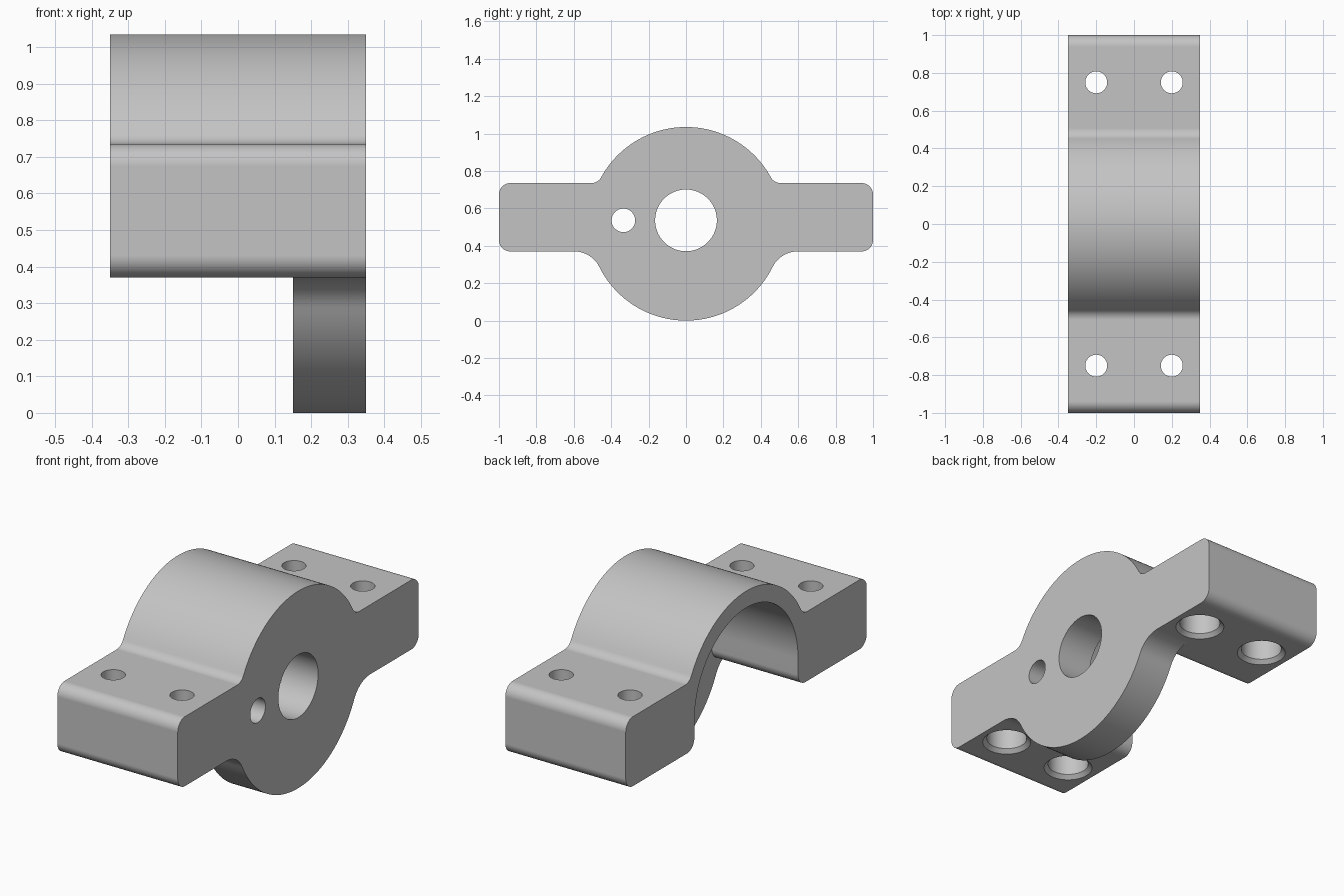
import bpy, bmesh
from math import radians, degrees, atan2, sqrt, cos, sin, pi

cube = bpy.data.objects.get("Cube")
if cube:
    bpy.data.objects.remove(cube)

# Main dimensions
X_OPEN, X_STEP, X_FACE = -0.35, 0.15, 0.35
LOW, HIGH = 0.37, 0.735          # bottom and top of the flanges
R, CZ = 0.5175, 0.5175           # round boss
CAVITY = 0.43                    # inner arch radius
CORNER, TOP_FILLET, LOW_FILLET = 0.06, 0.06, 0.15


def arc(cy, cz, r, a0, a1, n):
    return [(cy + r * cos(radians(a0 + (a1 - a0) * i / n)),
             cz + r * sin(radians(a0 + (a1 - a0) * i / n))) for i in range(n + 1)]


def mirrored(half):
    return half + [(-y, z) for y, z in reversed(half[:-1])]


def fillet_centre(r, z):
    """Centre of a fillet touching the boss, and the angle seen from the boss."""
    y = sqrt((R + r) ** 2 - (z - CZ) ** 2)
    return y, degrees(atan2(z - CZ, y))


# Profile paths in the y-z plane, each running from +y to -y
top_z = HIGH + TOP_FILLET
low_z = LOW - LOW_FILLET
top_y, top_a = fillet_centre(TOP_FILLET, top_z)
low_y, low_a = fillet_centre(LOW_FILLET, low_z)
end = 1 - CORNER

over = mirrored([(low_y, LOW)]
                + arc(end, LOW + CORNER, CORNER, -90, 0, 10)
                + arc(end, HIGH - CORNER, CORNER, 0, 90, 10)
                + arc(top_y, top_z, TOP_FILLET, -90, top_a - 180, 10)
                + arc(0, CZ, R, top_a, 90, 32)[1:])
under = mirrored(arc(low_y, low_z, LOW_FILLET, 90, 180 + low_a, 12)
                 + arc(0, CZ, R, low_a, -90, 40)[1:])
cavity = mirrored([(low_y, LOW)]
                  + arc(CAVITY + CORNER, LOW + CORNER, CORNER, -90, -180, 10)
                  + arc(0, CZ, CAVITY, 0, 90, 40))

bm = bmesh.new()


def wall(path, x0, x1):
    a = [bm.verts.new((x0, y, z)) for y, z in path]
    b = [bm.verts.new((x1, y, z)) for y, z in path]
    for i in range(len(path) - 1):
        bm.faces.new((a[i], a[i + 1], b[i + 1], b[i]))


def cap(path, back, x):
    bm.faces.new([bm.verts.new((x, y, z)) for y, z in path + back[-2:0:-1]])


# Bracket body: outer skin, boss rim, arch cavity and the three flat faces
wall(over, X_OPEN, X_STEP)
wall(over, X_STEP, X_FACE)
wall(under, X_STEP, X_FACE)
wall(cavity, X_OPEN, X_STEP)
cap(over, under, X_FACE)
cap(under, cavity, X_STEP)
cap(over, cavity, X_OPEN)
bmesh.ops.remove_doubles(bm, verts=bm.verts, dist=1e-5)
bmesh.ops.recalc_face_normals(bm, faces=bm.faces)


def make_object(name, mesh_bm):
    mesh = bpy.data.meshes.new(name)
    mesh_bm.to_mesh(mesh)
    mesh_bm.free()
    obj = bpy.data.objects.new(name, mesh)
    bpy.context.collection.objects.link(obj)
    return obj


bracket = make_object("arch_bracket", bm)

# Hole cutters: stepped round plugs given as (radius, position) rings
cut = bmesh.new()


def plug(rings, place, n=48):
    loops = [[cut.verts.new(place(r * cos(2 * pi * i / n), r * sin(2 * pi * i / n), h))
              for i in range(n)] for r, h in rings]
    for a, b in zip(loops, loops[1:]):
        for i in range(n):
            j = (i + 1) % n
            cut.faces.new((a[i], a[j], b[j], b[i]))
    cut.faces.new(loops[0])
    cut.faces.new(loops[-1])


# Chamfered counterbored bolt holes, opened from below
bolt = [(0.14, LOW - 0.02), (0.10, LOW + 0.02), (0.10, LOW + 0.2),
        (0.058, LOW + 0.2), (0.058, HIGH + 0.1)]
for bx in (-0.2, 0.2):
    for by in (-0.75, 0.75):
        plug(bolt, lambda u, v, h: (bx + u, by + v, h))

# Shaft hole and pin hole through the boss plate
for hy, hr in ((0, 0.165), (-0.335, 0.063)):
    plug([(hr, X_STEP - 0.05), (hr, X_FACE + 0.05)],
         lambda u, v, h: (h, hy + u, 0.536 + v), 72)

bmesh.ops.recalc_face_normals(cut, faces=cut.faces)
cutter = make_object("hole_cutter", cut)
cutter.hide_render = True

# Cut the holes and shade
bpy.ops.object.select_all(action='DESELECT')
bracket.select_set(True)
bpy.context.view_layer.objects.active = bracket
holes = bracket.modifiers.new("holes", 'BOOLEAN')
holes.operation = 'DIFFERENCE'
holes.solver = 'EXACT'
holes.object = cutter
bpy.ops.object.modifier_apply(modifier=holes.name)
bpy.data.objects.remove(cutter)
bpy.ops.object.shade_smooth_by_angle(angle=radians(30))
normals = bracket.modifiers.new("flat_face_normals", 'WEIGHTED_NORMAL')
normals.keep_sharp = True

# Plain grey metal
grey = bpy.data.materials.new("plain_grey")
grey.use_nodes = True
colour = (0.55, 0.55, 0.55, 1)
grey.diffuse_color = colour
grey.node_tree.nodes["Principled BSDF"].inputs["Base Color"].default_value = colour
bracket.data.materials.clear()
bracket.data.materials.append(grey)
